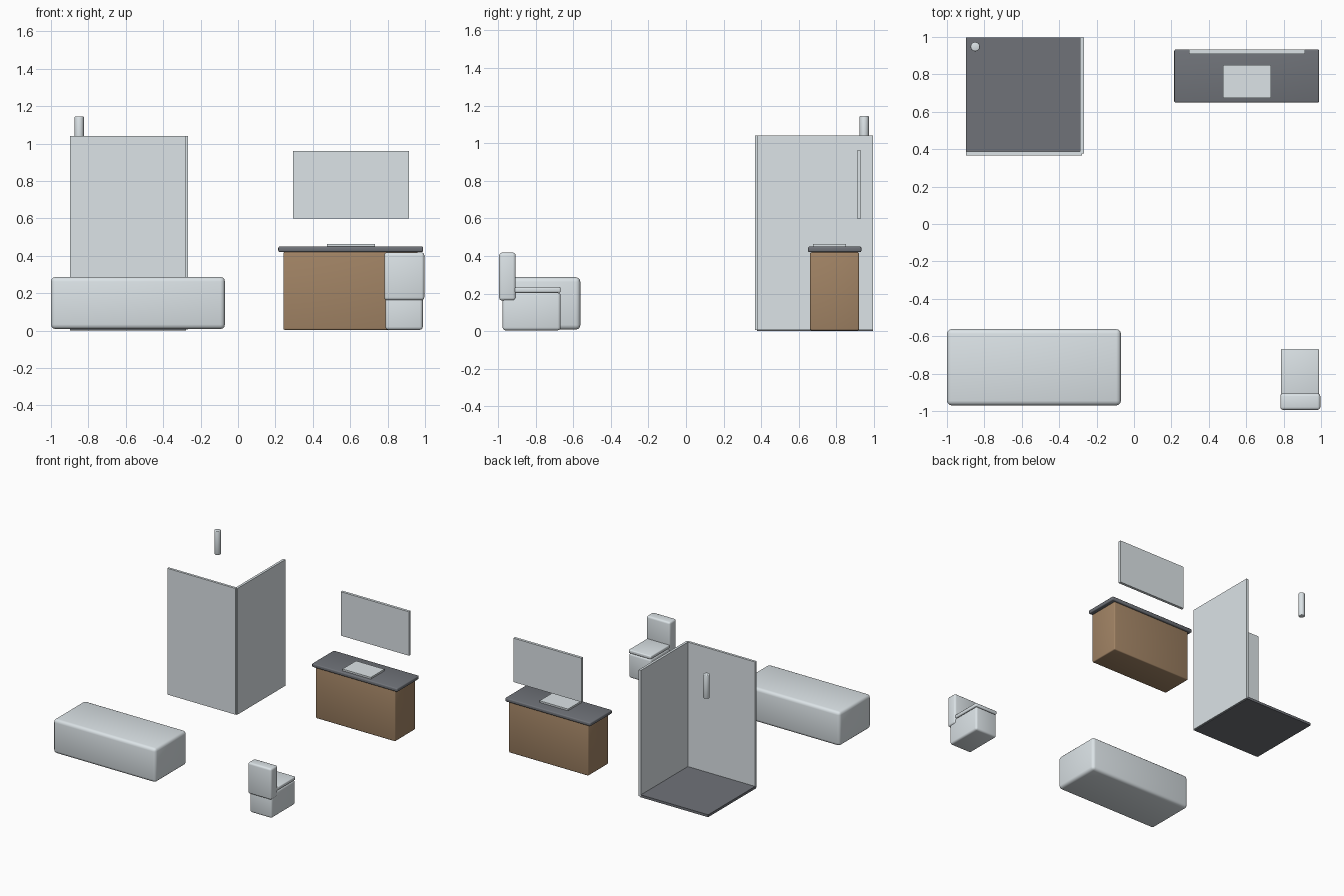
import bpy

cube = bpy.data.objects.get("Cube")
if cube:
    bpy.data.objects.remove(cube, do_unlink=True)


def material(name, rgb):
    mat = bpy.data.materials.new(name)
    mat.use_nodes = True
    mat.diffuse_color = (*rgb, 1)
    mat.node_tree.nodes["Principled BSDF"].inputs["Base Color"].default_value = (*rgb, 1)
    return mat


WHITE = material("porcelain white", (0.76, 0.82, 0.85))
WOOD = material("brown wood", (0.36, 0.23, 0.13))
STONE = material("dark grey stone", (0.16, 0.17, 0.19))


def finish(obj, name, mat, bevel, segments=3):
    """Name and colour a part, rounding its edges if asked."""
    obj.name = name
    obj.data.materials.append(mat)
    if bevel:
        mod = obj.modifiers.new("rounded edges", "BEVEL")
        mod.width = bevel
        mod.segments = segments
        mod.limit_method = "ANGLE"
        bpy.ops.object.shade_smooth()
    return obj


def box(name, mat, x, y, z, bevel=0):
    """Box given by its (low, high) limits on each axis."""
    spans = (x, y, z)
    bpy.ops.mesh.primitive_cube_add(size=1, location=[(a + b) / 2 for a, b in spans])
    obj = bpy.context.object
    obj.scale = [b - a for a, b in spans]
    bpy.ops.object.transform_apply(location=False, rotation=False, scale=True)
    return finish(obj, name, mat, bevel)


# Bathtub
box("bathtub", WHITE, (-1, -0.07), (-0.97, -0.562), (0.008, 0.287), 0.025)

# Shower: tray, two screens and the shower head
left, right, front, back = -0.898, -0.278, 0.377, 0.996
box("shower_tray", STONE, (left, right), (front, back), (0, 0.02))
box("shower_front_screen", WHITE, (left, right), (front - 0.01, front + 0.01), (0.005, 1.04))
box("shower_side_screen", WHITE, (right - 0.01, right + 0.01), (front, back), (0.005, 1.04))
bpy.ops.mesh.primitive_cylinder_add(vertices=16, radius=0.025, depth=0.195,
                                    location=(-0.849, 0.948, 1.047))
finish(bpy.context.object, "shower_head", WHITE, 0.005, 2)

# Vanity: cabinet, worktop, basin and the mirror above
box("vanity_cabinet", WOOD, (0.242, 0.963), (0.66, 0.921), (0.004, 0.42), 0.008)
box("vanity_worktop", STONE, (0.215, 0.99), (0.649, 0.933), (0.42, 0.45), 0.008)
box("basin", WHITE, (0.475, 0.732), (0.675, 0.851), (0.445, 0.464))
box("mirror", WHITE, (0.295, 0.914), (0.91, 0.932), (0.6, 0.96))

# Toilet: pedestal, lid and tank
box("toilet_base", WHITE, (0.788, 0.988), (-0.976, -0.667), (0.004, 0.205), 0.016)
box("toilet_lid", WHITE, (0.786, 0.99), (-0.93, -0.667), (0.205, 0.234), 0.008)
box("toilet_tank", WHITE, (0.782, 0.996), (-0.994, -0.906), (0.163, 0.418), 0.015)
